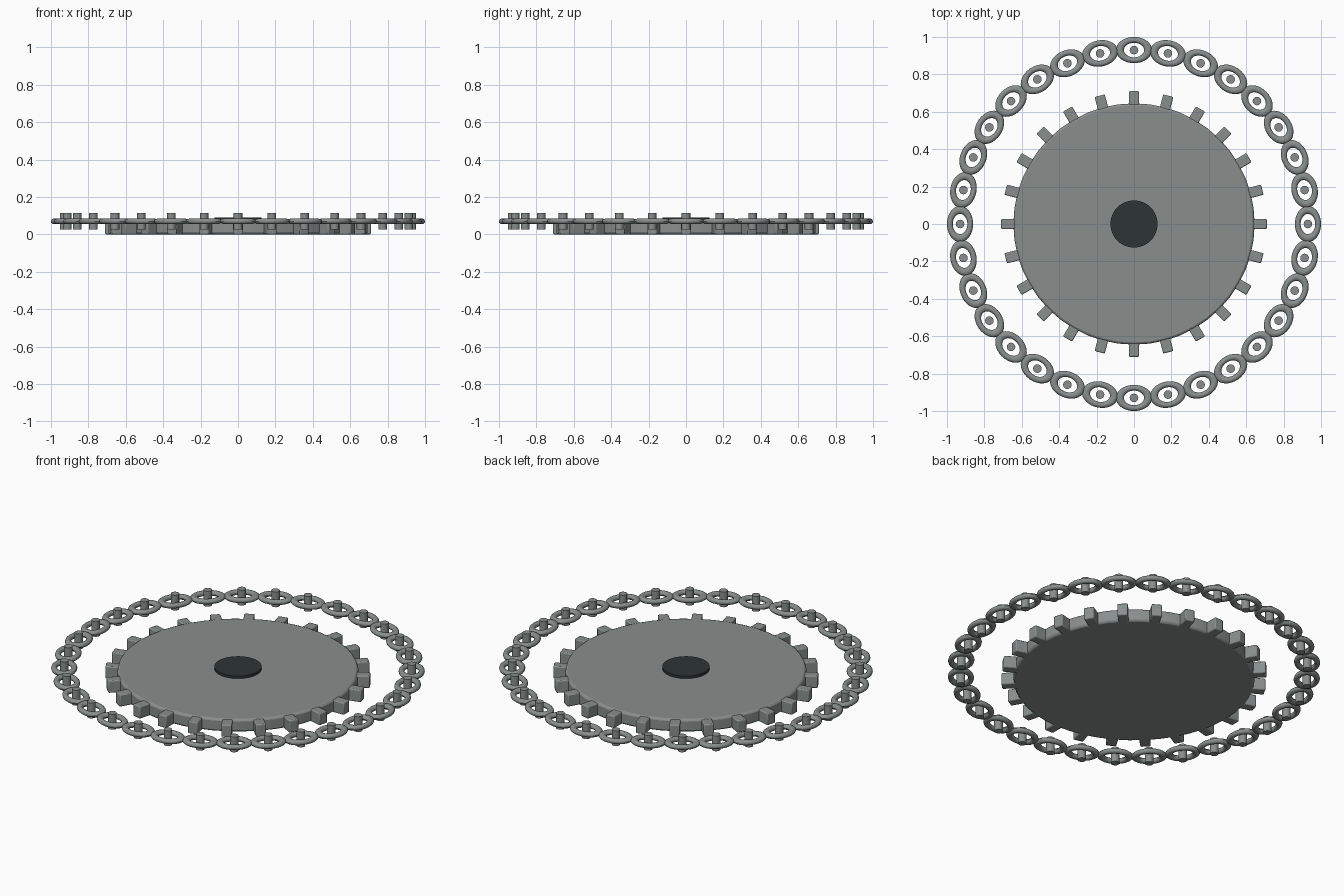
import bpy, math

if "Cube" in bpy.data.objects:
    bpy.data.objects.remove(bpy.data.objects["Cube"])


def material(name, rgb):
    m = bpy.data.materials.new(name)
    m.diffuse_color = (*rgb, 1)
    m.use_nodes = True
    m.node_tree.nodes["Principled BSDF"].inputs["Base Color"].default_value = m.diffuse_color
    return m


STEEL = material("grey steel", (0.25, 0.275, 0.27))
DARK = material("dark iron", (0.027, 0.035, 0.034))


def finish(name, mat, bevel=0.0):
    ob = bpy.context.object
    ob.name = name
    ob.data.materials.append(mat)
    bpy.ops.object.transform_apply(location=False, rotation=False, scale=True)
    bpy.ops.object.shade_smooth_by_angle(angle=math.radians(35))
    if bevel:
        mod = ob.modifiers.new("bevel", "BEVEL")
        mod.width = bevel
        mod.segments = 2
    return ob


# Sprocket disc
H = 0.075
bpy.ops.mesh.primitive_cylinder_add(vertices=48, radius=0.645, depth=H, location=(0, 0, H / 2))
finish("sprocket_disc", STEEL, 0.012)

# Teeth around the disc
for i in range(24):
    a = math.tau * i / 24
    r = 0.66
    bpy.ops.mesh.primitive_cube_add(size=1, location=(r * math.cos(a), r * math.sin(a), 0.036),
                                    rotation=(0, 0, a))
    bpy.context.object.scale = (0.10, 0.056, 0.072)
    finish(f"tooth_{i + 1}", STEEL, 0.006)

# Dark hub cap in the middle
bpy.ops.mesh.primitive_cylinder_add(vertices=48, radius=0.126, depth=0.03, location=(0, 0, 0.075))
finish("hub", DARK)

# Chain of oval links, each with a pin in its hole
for i in range(32):
    a = math.tau * i / 32
    loc = (0.93 * math.cos(a), 0.93 * math.sin(a), 0.07)
    bpy.ops.mesh.primitive_torus_add(major_segments=32, minor_segments=12, major_radius=0.0545,
                                     minor_radius=0.0155, location=loc, rotation=(0, 0, a))
    bpy.context.object.scale = (1, 1.38, 0.95)
    finish(f"chain_link_{i + 1}", STEEL)
    bpy.ops.mesh.primitive_cylinder_add(vertices=16, radius=0.023, depth=0.09, location=loc)
    finish(f"chain_pin_{i + 1}", STEEL)
